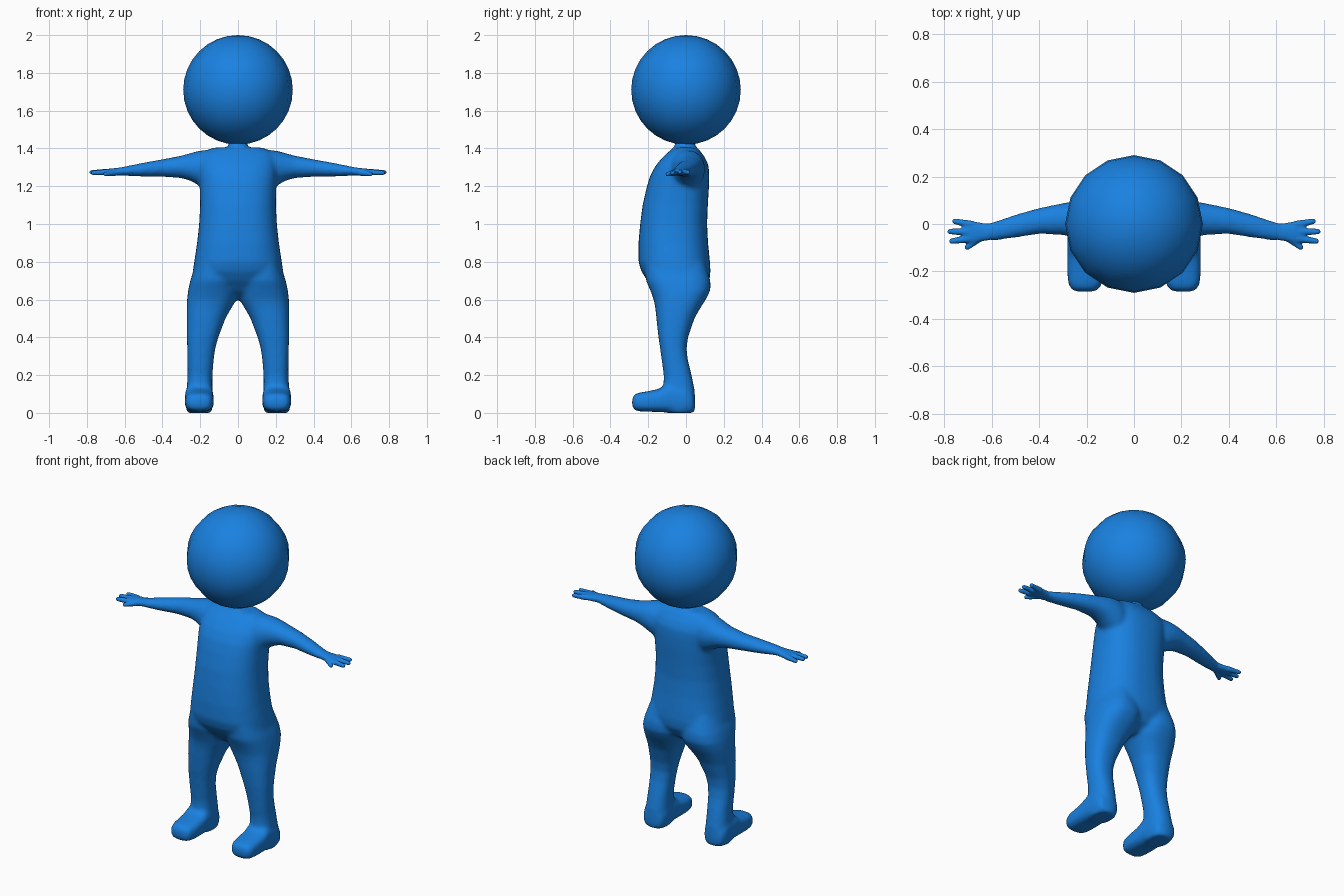
import bpy, bmesh
from math import cos, sin, pi
from mathutils import Vector, Matrix

blue = bpy.data.materials.new("blue")
blue.diffuse_color = (0.01, 0.22, 0.75, 1)


def loft(bm, axis, rings, power=2.4, side=1, n=32):
    """Skin rounded rings (t, a0, a1, b0, b1) along an axis; side mirrors x."""
    loops = []
    for t, a0, a1, b0, b1 in rings:
        loop = []
        for i in range(n):
            c, s = cos(2 * pi * i / n), sin(2 * pi * i / n)
            u = abs(c) ** (2 / power) * (1 if c > 0 else -1)
            v = abs(s) ** (2 / power) * (1 if s > 0 else -1)
            a = (a0 + a1) / 2 + u * (a1 - a0) / 2
            b = (b0 + b1) / 2 + v * (b1 - b0) / 2
            p = {"x": (t, a, b), "y": (a, t, b), "z": (a, b, t)}[axis]
            loop.append(bm.verts.new((p[0] * side, p[1], p[2])))
        loops.append(loop)
    for p, q in zip(loops, loops[1:]):
        for i in range(n):
            j = (i + 1) % n
            bm.faces.new((p[i], p[j], q[j], q[i]))
    bm.faces.new(loops[0])
    bm.faces.new(loops[-1])


def finger(bm, a, b, r0, r1, side):
    """Tapered finger with a rounded tip."""
    a, b = Vector(a), Vector(b)
    a.x *= side
    b.x *= side
    d = b - a
    rot = d.to_track_quat("Z", "Y").to_matrix().to_4x4()
    bmesh.ops.create_cone(bm, cap_ends=True, segments=12, radius1=r0, radius2=r1,
                          depth=d.length, matrix=Matrix.Translation((a + b) / 2) @ rot)
    bmesh.ops.create_uvsphere(bm, u_segments=12, v_segments=8, radius=r1,
                              matrix=Matrix.Translation(b))


def finish(bm, name, voxel=0, smooth=0):
    bmesh.ops.recalc_face_normals(bm, faces=bm.faces)
    for f in bm.faces:
        f.smooth = True
    me = bpy.data.meshes.new(name)
    bm.to_mesh(me)
    bm.free()
    me.materials.append(blue)
    ob = bpy.data.objects.new(name, me)
    bpy.context.collection.objects.link(ob)
    if voxel:
        m = ob.modifiers.new("fuse", "REMESH")
        m.mode = "VOXEL"
        m.voxel_size = voxel
        m.use_smooth_shade = True
        m = ob.modifiers.new("soften", "SMOOTH")
        m.factor = 0.5
        m.iterations = smooth
    return ob


# Head
bm = bmesh.new()
bmesh.ops.create_uvsphere(bm, u_segments=16, v_segments=16, radius=0.29,
                          matrix=Matrix.Translation((0, 0, 1.71)))
finish(bm, "head")

# Body: torso and neck
bm = bmesh.new()
torso = [(0.60, 0.03, -0.08, 0.03), (0.64, 0.12, -0.15, 0.09), (0.70, 0.22, -0.205, 0.125),
         (0.75, 0.24, -0.237, 0.13), (0.80, 0.232, -0.252, 0.127), (0.90, 0.217, -0.252, 0.117),
         (1.00, 0.206, -0.243, 0.112), (1.10, 0.201, -0.23, 0.116), (1.20, 0.203, -0.207, 0.122),
         (1.26, 0.207, -0.188, 0.123), (1.31, 0.207, -0.16, 0.12), (1.35, 0.20, -0.127, 0.102),
         (1.38, 0.185, -0.095, 0.08), (1.405, 0.13, -0.065, 0.06)]
loft(bm, "z", [(z, -w, w, f, b) for z, w, f, b in torso])
loft(bm, "z", [(1.34, -0.09, 0.09, -0.09, 0.08), (1.40, -0.06, 0.06, -0.065, 0.055),
               (1.42, -0.046, 0.046, -0.057, 0.046), (1.47, -0.046, 0.046, -0.055, 0.045)])

# Body: legs, feet and arms on both sides
leg = [(0.80, 0.02, 0.22, -0.22, 0.10), (0.70, 0.0, 0.253, -0.212, 0.13),
       (0.65, 0.0, 0.264, -0.19, 0.13), (0.60, 0.008, 0.27, -0.171, 0.105),
       (0.55, 0.038, 0.272, -0.162, 0.073), (0.50, 0.066, 0.272, -0.157, 0.045),
       (0.40, 0.104, 0.271, -0.146, 0.011), (0.34, 0.12, 0.269, -0.137, 0.003),
       (0.28, 0.129, 0.268, -0.129, 0.01), (0.20, 0.135, 0.267, -0.118, 0.03),
       (0.12, 0.135, 0.272, -0.12, 0.046), (0.05, 0.132, 0.28, -0.12, 0.05),
       (0.01, 0.137, 0.272, -0.11, 0.047), (0.0, 0.145, 0.265, -0.10, 0.04)]
foot = [(0.04, 0.15, 0.265, 0.0, 0.10), (0.0, 0.132, 0.28, 0.0, 0.14),
        (-0.10, 0.130, 0.281, 0.002, 0.155), (-0.14, 0.128, 0.282, 0.005, 0.128),
        (-0.20, 0.128, 0.282, 0.006, 0.115), (-0.25, 0.134, 0.277, 0.008, 0.107),
        (-0.272, 0.145, 0.268, 0.014, 0.098), (-0.285, 0.165, 0.25, 0.03, 0.08)]
arm = [(0.10, -0.10, 0.09, 1.18, 1.398), (0.17, -0.09, 0.10, 1.18, 1.392),
       (0.21, -0.075, 0.10, 1.205, 1.387), (0.25, -0.06, 0.097, 1.228, 1.376),
       (0.30, -0.046, 0.088, 1.243, 1.362), (0.40, -0.042, 0.068, 1.25, 1.343),
       (0.50, -0.058, 0.04, 1.251, 1.325), (0.58, -0.07, 0.013, 1.254, 1.309),
       (0.63, -0.068, 0.001, 1.257, 1.299), (0.645, -0.06, -0.006, 1.26, 1.294)]
for s in (1, -1):
    loft(bm, "z", leg, 2.4, s)
    loft(bm, "y", foot, 3, s)
    loft(bm, "x", arm, 2.1, s)
finish(bm, "body", 0.011, 10)

# Hands: palm, three fingers and a thumb
palm = [(0.60, -0.067, 0.0, 1.258, 1.302), (0.64, -0.072, 0.004, 1.256, 1.297),
        (0.68, -0.083, 0.012, 1.257, 1.293), (0.71, -0.08, 0.012, 1.26, 1.288),
        (0.72, -0.07, 0.005, 1.264, 1.284)]
for s, name in ((1, "left_hand"), (-1, "right_hand")):
    bm = bmesh.new()
    loft(bm, "x", palm, 2.3, s)
    for a, b in (((0.68, -0.003, 1.275), (0.755, 0.011, 1.273)),
                 ((0.69, -0.033, 1.276), (0.775, -0.032, 1.274)),
                 ((0.69, -0.062, 1.274), (0.768, -0.072, 1.271)),
                 ((0.645, -0.055, 1.272), (0.702, -0.098, 1.264))):
        finger(bm, a, b, 0.017, 0.012, s)
    finish(bm, name, 0.005, 4)
